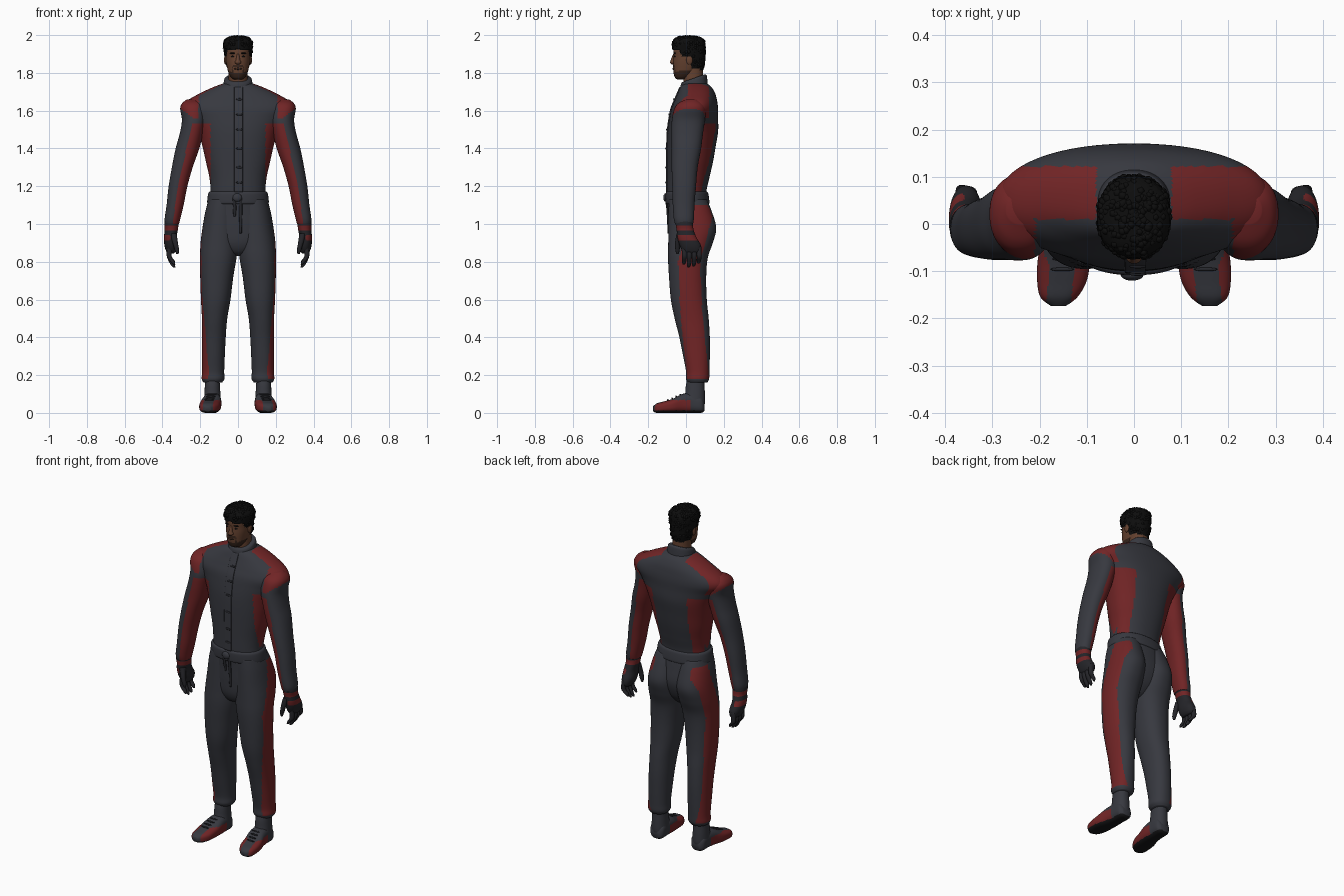
import bpy, bmesh, math, random
from mathutils import Vector, Matrix

random.seed(4)
cube = bpy.data.objects.get("Cube")
if cube:
    bpy.data.objects.remove(cube, do_unlink=True)


def material(name, r, g, b):
    mat = bpy.data.materials.new(name)
    mat.use_nodes = True
    mat.diffuse_color = (r, g, b, 1)
    shader = next(n for n in mat.node_tree.nodes if n.type == "BSDF_PRINCIPLED")
    shader.inputs["Base Color"].default_value = (r, g, b, 1)
    shader.inputs["Roughness"].default_value = 0.8
    return mat


charcoal = material("charcoal cloth", .038, .040, .050)
red = material("dark red cloth", .165, .018, .019)
seam = material("dark seam", .020, .021, .026)
glove_black = material("glove black", .018, .018, .022)
sole_black = material("sole black", .008, .008, .009)
skin = material("brown skin", .125, .052, .028)
beard = material("beard brown", .040, .019, .012)
hair_black = material("hair black", .004, .004, .004)


def track(table, t):
    """Linear interpolation through (t, value) pairs with rising t."""
    if t <= table[0][0]:
        return table[0][1]
    for (a, va), (b, vb) in zip(table, table[1:]):
        if t <= b:
            return va + (vb - va) * (t - a) / (b - a)
    return table[-1][1]


def sym(rows):
    """Rows of height, half width, front, back become full section rows."""
    return [(z, -w, w, front, back) for z, w, front, back in rows]


def smooth_rows(rows, steps):
    """Catmull-Rom spline through the section rows."""
    out = []
    for i in range(len(rows) - 1):
        p = [rows[max(0, min(len(rows) - 1, i + k))] for k in (-1, 0, 1, 2)]
        for s in range(steps):
            t = s / steps
            out.append([b + t * (c - a) / 2 + t * t * (a - 2.5 * b + 2 * c - d / 2)
                        + t ** 3 * (3 * b - a - 3 * c + d) / 2
                        for a, b, c, d in zip(*p)])
    return out + [list(rows[-1])]


def finish(name, bm, mats):
    bmesh.ops.recalc_face_normals(bm, faces=bm.faces)
    mesh = bpy.data.meshes.new(name)
    bm.to_mesh(mesh)
    bm.free()
    for m in mats:
        mesh.materials.append(m)
    for p in mesh.polygons:
        p.use_smooth = True
    obj = bpy.data.objects.new(name, mesh)
    bpy.context.collection.objects.link(obj)
    return obj


def loft(name, rows, mats, rule=None, side=1, n=72, steps=7, power=2.2,
         along_y=False, tilt=0, keep=None, jitter=0):
    """Skin rounded sections; rule(x, y, z) picks the material of each face."""
    bm = bmesh.new()
    rings = []
    for t, a0, a1, b0, b1 in smooth_rows(rows, steps):
        ring = []
        for k in range(n):
            c, s = (f(math.tau * k / n) for f in (math.cos, math.sin))
            grow = 1 + random.uniform(-jitter, jitter)
            a = (a0 + a1) / 2 + (a1 - a0) / 2 * math.copysign(abs(c) ** (2 / power), c) * grow
            b = (b0 + b1) / 2 + (b1 - b0) / 2 * math.copysign(abs(s) ** (2 / power), s) * grow
            co = (a, t, max(0, b)) if along_y else (a, b, t + tilt * (b - .04))
            ring.append(bm.verts.new(co))
        rings.append(ring)
    for lo, hi in zip(rings, rings[1:]):
        for k in range(n):
            j = (k + 1) % n
            bm.faces.new((lo[k], lo[j], hi[j], hi[k]))
    bm.faces.new(rings[0])
    bm.faces.new(rings[-1])
    drop = []
    for f in bm.faces:
        p = f.calc_center_median()
        if rule:
            f.material_index = int(rule(abs(p.x), p.y, p.z))
        if keep and not keep(p):
            drop.append(f)
    bmesh.ops.delete(bm, geom=drop, context="FACES")
    for v in bm.verts:
        v.co.x *= side
    return finish(name, bm, mats)


def blob(name, center, size, mat):
    bm = bmesh.new()
    bmesh.ops.create_uvsphere(bm, u_segments=20, v_segments=12, radius=1,
                              matrix=Matrix.Translation(center) @ Matrix.Diagonal((*size, 1)))
    return finish(name, bm, [mat])


# Colour rules for the suit panels
stripe_center = [(.2, .063), (.5, .03), (.8, .015), (1.05, .085)]
hairline = [(-.08, 1.925), (-.035, 1.92), (-.02, 1.89), (.015, 1.885), (.035, 1.825), (.11, 1.81)]


def shoulder_panel(x, y, z):
    return (z > 1.565 + .7 * (x - .24) and z > 1.56 and x > .08 and y < .122
            and (y > .01 or x > .21))


def torso_rule(x, y, z):
    flank = z < 1.53 and x > (.145 if y < .03 else .105 + .1 * max(0, z - 1.4))
    return flank or shoulder_panel(x, y, z)


def sleeve_rule(x, y, z):
    middle = track([(1.0, .345), (1.2, .318), (1.4, .272), (1.55, .24)], z)
    return (z < 1.53 and x < middle) or (z > 1.56 and shoulder_panel(x, y, z))


def stripe_rule(x, y, z):
    return .18 < z < 1.1 and x > .12 and abs(y - track(stripe_center, z)) < .058


def glove_rule(x, y, z):
    return .965 < z < .99 or (.915 < z < .94 and x > .36)


def boot_rule(x, y, z):
    if z < .013:
        return 2
    middle = track([(-.17, .16), (.08, .136)], y)
    return y < .025 and z < .068 and abs(x - middle) > .026


def head_rule(x, y, z):
    if z > track(hairline, y):
        return 2
    jaw = z < 1.802 + .5 * max(0, x - .03) and y < .025
    moustache = 1.832 < z < 1.841 and x < .028 and y < 0
    goatee = z < 1.835 and .024 < x < .031 and y < 0
    return jaw or moustache or goatee


# Jacket body, pelvis, belt and collar
torso_rows = sym([
    (1.10, .158, -.095, .115), (1.17, .145, -.1, .108), (1.25, .152, -.1, .125),
    (1.33, .17, -.1, .143), (1.41, .188, -.1, .157), (1.49, .212, -.097, .17),
    (1.56, .25, -.088, .17), (1.61, .288, -.078, .17), (1.65, .272, -.062, .165),
    (1.69, .205, -.045, .155), (1.725, .13, -.03, .135), (1.745, .075, -.015, .11)])
loft("jacket", torso_rows, [charcoal, red], torso_rule, n=100, steps=9)
loft("pelvis", sym([(1.15, .152, -.098, .11), (1.07, .168, -.094, .125), (.98, .17, -.092, .135),
                    (.9, .14, -.085, .11), (.85, .08, -.06, .07), (.83, .03, -.02, .04)]),
     [charcoal, red], stripe_rule)
loft("belt", sym([(1.105, .155, -.1, .118), (1.115, .163, -.107, .124),
                  (1.16, .158, -.108, .118), (1.172, .148, -.1, .11)]), [charcoal])
loft("collar", sym([(1.71, .08, -.035, .115), (1.76, .074, -.028, .11), (1.772, .066, -.02, .1)]),
     [charcoal], tilt=.35)

# Front flap with tabs, belt knot and hanging ties
flap = [(z, -.02, .026, front - .005, front + .02) for z, _, _, front, _ in torso_rows[1:-1]]
loft("front_flap", flap, [charcoal], n=32, power=7)
front_line = [(r[0], r[3]) for r in torso_rows]
for i, z in enumerate((1.22, 1.3, 1.4, 1.5, 1.58, 1.66)):
    y = track(front_line, z) - .006
    blob(f"flap_tab_{i + 1}", (.008, y, z), (.018, .004, .006), seam)
blob("belt_knot", (-.004, -.108, 1.14), (.024, .012, .022), charcoal)
for name, x, end in (("long", .012, .95), ("short", -.02, 1.04)):
    loft(f"{name}_belt_tie", [(1.14, x - .009, x + .009, -.112, -.1),
                              (1.08, x - .007, x + .011, -.104, -.094),
                              (end, x - .004, x + .008, -.097, -.08)], [seam], n=16)

# Limbs, built once per side
sleeve = [(1.66, .2, .27, .0, .06), (1.64, .18, .295, -.04, .09), (1.61, .17, .306, -.062, .105),
          (1.55, .17, .297, -.075, .1), (1.48, .185, .308, -.077, .09), (1.4, .205, .33, -.076, .08),
          (1.3, .24, .35, -.076, .062), (1.2, .268, .367, -.073, .053), (1.1, .288, .378, -.07, .045),
          (1.03, .305, .388, -.065, .042), (1.0, .312, .386, -.058, .037)]
leg = [(1.13, .01, .155, -.09, .11), (1.07, .005, .172, -.092, .135), (.98, .0, .188, -.093, .16),
       (.9, .0, .198, -.094, .142), (.82, .008, .201, -.095, .115), (.72, .025, .2, -.09, .107),
       (.6, .04, .196, -.08, .11), (.5, .057, .191, -.06, .12), (.4, .065, .19, -.035, .126),
       (.3, .07, .19, -.015, .126), (.22, .073, .19, .0, .124), (.18, .072, .192, .0, .122),
       (.16, .085, .182, .01, .112)]
palm = [(1.03, .312, .383, -.055, .035), (1.0, .315, .39, -.055, .037), (.97, .318, .388, -.05, .04),
        (.93, .325, .392, -.045, .055), (.89, .322, .39, -.035, .078), (.86, .328, .382, -.02, .08),
        (.845, .338, .372, -.005, .07)]
ankle = [(.2, .1, .172, .012, .1), (.15, .096, .175, .0, .098), (.1, .093, .178, -.005, .1),
         (.05, .09, .18, -.02, .1), (.02, .095, .175, -.015, .09)]
foot = [(.098, .11, .16, .01, .05), (.08, .092, .178, .0, .09), (.03, .09, .182, .0, .105),
        (-.02, .088, .19, .0, .1), (-.07, .092, .203, .0, .075), (-.12, .1, .205, .0, .06),
        (-.155, .12, .198, .0, .05), (-.174, .145, .175, .008, .035)]
for side, tag in ((1, "left"), (-1, "right")):
    loft(f"{tag}_sleeve", sleeve, [charcoal, red], sleeve_rule, side)
    loft(f"{tag}_trouser_leg", leg, [charcoal, red], stripe_rule, side)
    loft(f"{tag}_glove", palm, [glove_black, red], glove_rule, side)
    for i, tip in enumerate((.785, .77, .775, .79)):
        y = -.01 + .026 * i
        path = [(.88, .36, y), (.83, .364, y + .002), (tip + .015, .346, y), (tip, .337, y - .002)]
        loft(f"{tag}_finger_{i + 1}", [(z, x - r, x + r, v - r, v + r) for (z, x, v), r in
                                       zip(path, (.014, .013, .011, .005))],
             [glove_black], None, side, n=16)
    loft(f"{tag}_thumb", [(.95, .325, .36, -.05, -.015), (.9, .318, .346, -.058, -.03),
                          (.86, .312, .334, -.056, -.034), (.84, .316, .326, -.05, -.04)],
         [glove_black], None, side, n=16)
    loft(f"{tag}_boot_shaft", ankle, [charcoal], None, side, n=40)
    loft(f"{tag}_shoe", foot, [charcoal, red, sole_black], boot_rule, side, power=2.7, along_y=True)
    for i in range(4):
        y = -.03 - .022 * i
        blob(f"{tag}_lace_{i + 1}", (side * (.14 + .004 * i), y, .096 - .009 * i),
             (.025, .004, .005), seam)

# Head with facial features
loft("neck", sym([(1.7, .056, -.01, .095), (1.78, .05, -.015, .09), (1.85, .05, -.01, .09)]), [skin])
loft("head", sym([(1.765, .02, -.045, -.005), (1.775, .036, -.058, .02), (1.80, .05, -.066, .05),
                  (1.83, .058, -.068, .075), (1.86, .063, -.068, .088), (1.89, .065, -.066, .095),
                  (1.92, .066, -.066, .098), (1.95, .063, -.058, .094), (1.975, .045, -.035, .07),
                  (1.985, .015, .0, .03)]), [skin, beard, hair_black], head_rule)
loft("nose", sym([(1.845, .008, -.077, -.05), (1.855, .017, -.084, -.05), (1.87, .011, -.08, -.05),
                  (1.9, .006, -.068, -.05)]), [skin], n=24)
blob("lips", (0, -.065, 1.822), (.02, .007, .006), beard)
for side, tag in ((1, "left"), (-1, "right")):
    blob(f"{tag}_eye", (side * .027, -.059, 1.887), (.011, .005, .004), sole_black)
    blob(f"{tag}_brow", (side * .028, -.06, 1.904), (.017, .007, .004), hair_black)
    blob(f"{tag}_ear", (side * .066, .018, 1.868), (.008, .017, .025), skin)

# Hair shell and curls
hair = loft("hair", sym([(1.80, .05, -.03, .085), (1.84, .062, -.07, .098), (1.88, .07, -.073, .102),
                         (1.92, .075, -.073, .103), (1.96, .077, -.072, .101),
                         (1.983, .062, -.055, .086), (1.993, .035, -.028, .055),
                         (1.994, .006, .01, .02)]), [hair_black], n=48, steps=5, jitter=.02,
            keep=lambda p: p.z > track(hairline, p.y))
bm = bmesh.new()
spots = [v.co for v in hair.data.vertices if v.co.z > track(hairline, v.co.y) + .006]
for spot in random.sample(spots, min(260, len(spots))):
    inward = (Vector((0, .015, 1.9)) - spot).normalized() * .005
    bmesh.ops.create_icosphere(bm, subdivisions=1, radius=random.uniform(.008, .011),
                               matrix=Matrix.Translation(spot + inward))
finish("hair_curls", bm, [hair_black])
